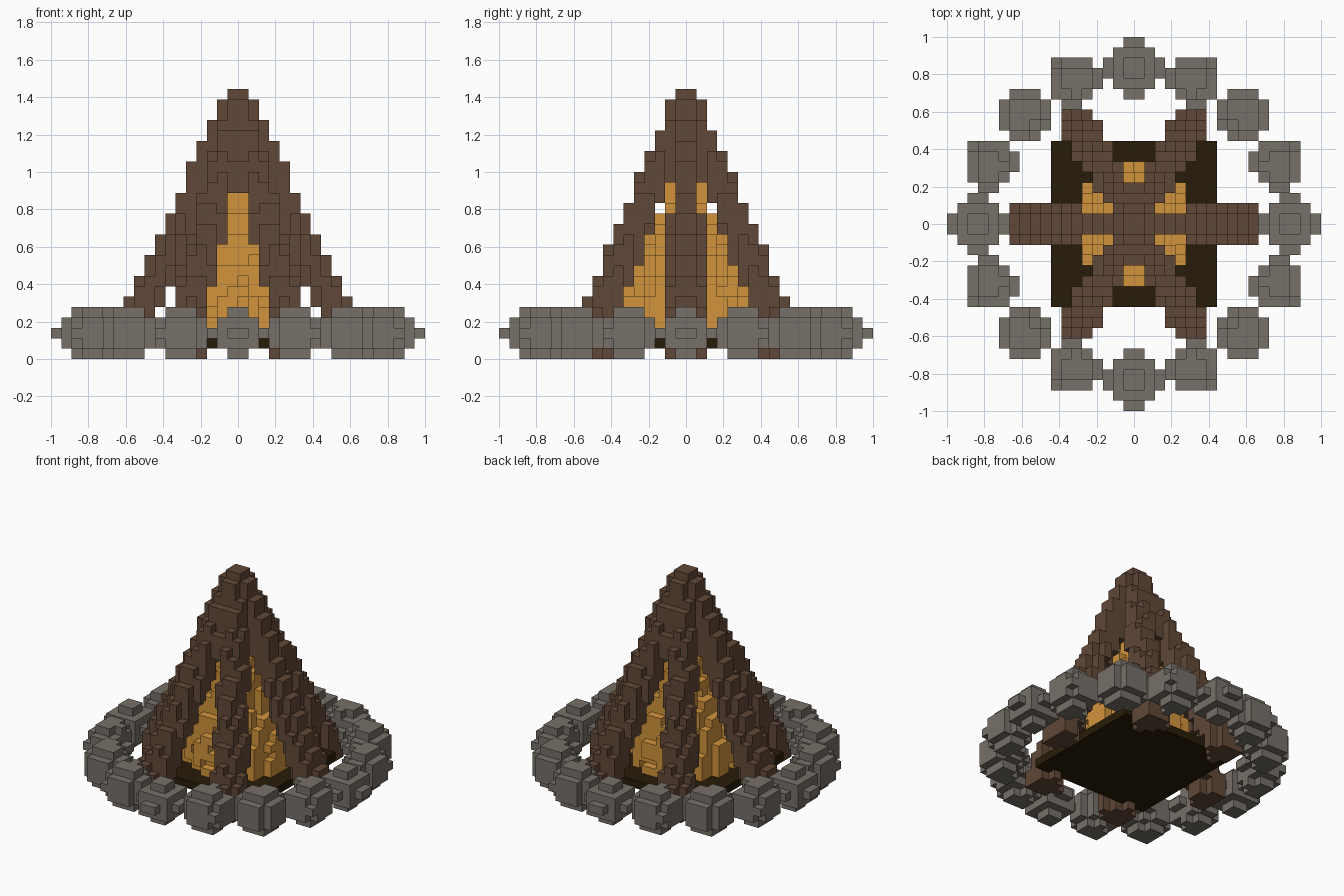
import bpy, bmesh, math, random
from mathutils import Vector

if "Cube" in bpy.data.objects:
    bpy.data.objects.remove(bpy.data.objects["Cube"])

random.seed(4)
CELL = 1 / 18          # edge length of one block
AXES = [Vector(a) for a in ((1, 0, 0), (0, 1, 0), (0, 0, 1))]
taken = set()          # cells already used by a part


def material(name, rgb):
    """Flat material from an sRGB colour in 0-255."""
    colour = [(c / 255 / 12.92) if c < 11 else ((c / 255 + 0.055) / 1.055) ** 2.4 for c in rgb] + [1]
    mat = bpy.data.materials.new(name)
    mat.use_nodes = True
    mat.diffuse_color = colour
    bsdf = mat.node_tree.nodes["Principled BSDF"]
    bsdf.inputs["Base Color"].default_value = colour
    bsdf.inputs["Roughness"].default_value = 0.9
    return mat


def block_part(name, mat, low, high, inside):
    """Fill the free cells whose centres pass the test and skin them with quads."""
    cells = set()
    for x in range(low[0], high[0]):
        for y in range(low[1], high[1]):
            for z in range(low[2], high[2]):
                if (x, y, z) not in taken and inside(Vector((x + .5, y + .5, z + .5))):
                    cells.add((x, y, z))
    taken.update(cells)
    bm = bmesh.new()
    corners = {}

    def corner(p):
        key = tuple(round(c) for c in p)
        if key not in corners:
            corners[key] = bm.verts.new([c * CELL for c in key])
        return corners[key]

    for cell in sorted(cells):
        centre = Vector(cell) + Vector((.5, .5, .5))
        for i in range(3):
            for side in (-1, 1):
                n = AXES[i] * side
                if tuple(round(c) for c in Vector(cell) + n) in cells:
                    continue
                u, v = AXES[(i + 1) % 3] / 2, AXES[(i + 2) % 3] / 2 * side
                mid = centre + n / 2
                bm.faces.new([corner(mid + p) for p in (-u - v, u - v, u + v, v - u)])
    mesh = bpy.data.meshes.new(name)
    bm.to_mesh(mesh)
    bm.free()
    mesh.materials.append(mat)
    obj = bpy.data.objects.new(name, mesh)
    bpy.context.collection.objects.link(obj)
    return obj


def ball(centre, radius):
    def test(p):
        d = p - centre
        d.z *= 1.03
        return d.length <= radius
    return test


def tapered_log(foot, tip, foot_radius, tip_radius):
    """Leaning log that narrows upward and stands on a straight footing."""
    axis = tip - foot

    def test(p):
        t = max(0, min(1, (p - foot).dot(axis) / axis.length_squared))
        radius = foot_radius + (tip_radius - foot_radius) * t
        in_footing = p.z < foot.z and (p - foot).xy.length <= foot_radius
        return in_footing or (p - foot - axis * t).length <= radius
    return test


def flame_shape(p):
    """Tapered core with a few blocks missing from its ragged skin."""
    reach = min(6, 8.1 - 0.39 * p.z)
    r = math.hypot(p.x, p.y)
    return r <= reach and (r < reach - 1 or random.random() > 0.12)


stone = material("grey stone", (118, 112, 104))
wood = material("brown wood", (97, 72, 55))
fire = material("amber flame", (210, 148, 60))
ash = material("dark ash", (40, 28, 9))

# Leaning logs that meet at the top
tip = Vector((0, 0, 25.1))
for k in range(6):
    a = math.radians(60 * k)
    foot = Vector((10.6 * math.cos(a), 10.6 * math.sin(a), 2))
    block_part(f"log_{k + 1}", wood, (-14, -14, 0), (14, 14, 26), tapered_log(foot, tip, 1.85, 1.25))

# Ring of stones
for k in range(16):
    a = math.radians(22.5 * k)
    centre = Vector((15 * math.cos(a), 15 * math.sin(a), 2.5))
    low = [math.floor(c) - 4 for c in centre]
    high = [math.ceil(c) + 4 for c in centre]
    block_part(f"ring_stone_{k + 1}", stone, low, high, ball(centre, 2.56))

# Ash bed and the fire on top of it
block_part("ash_bed", ash, (-8, -8, 1), (8, 8, 2), lambda p: True)
block_part("flame", fire, (-7, -7, 2), (7, 7, 17), flame_shape)
